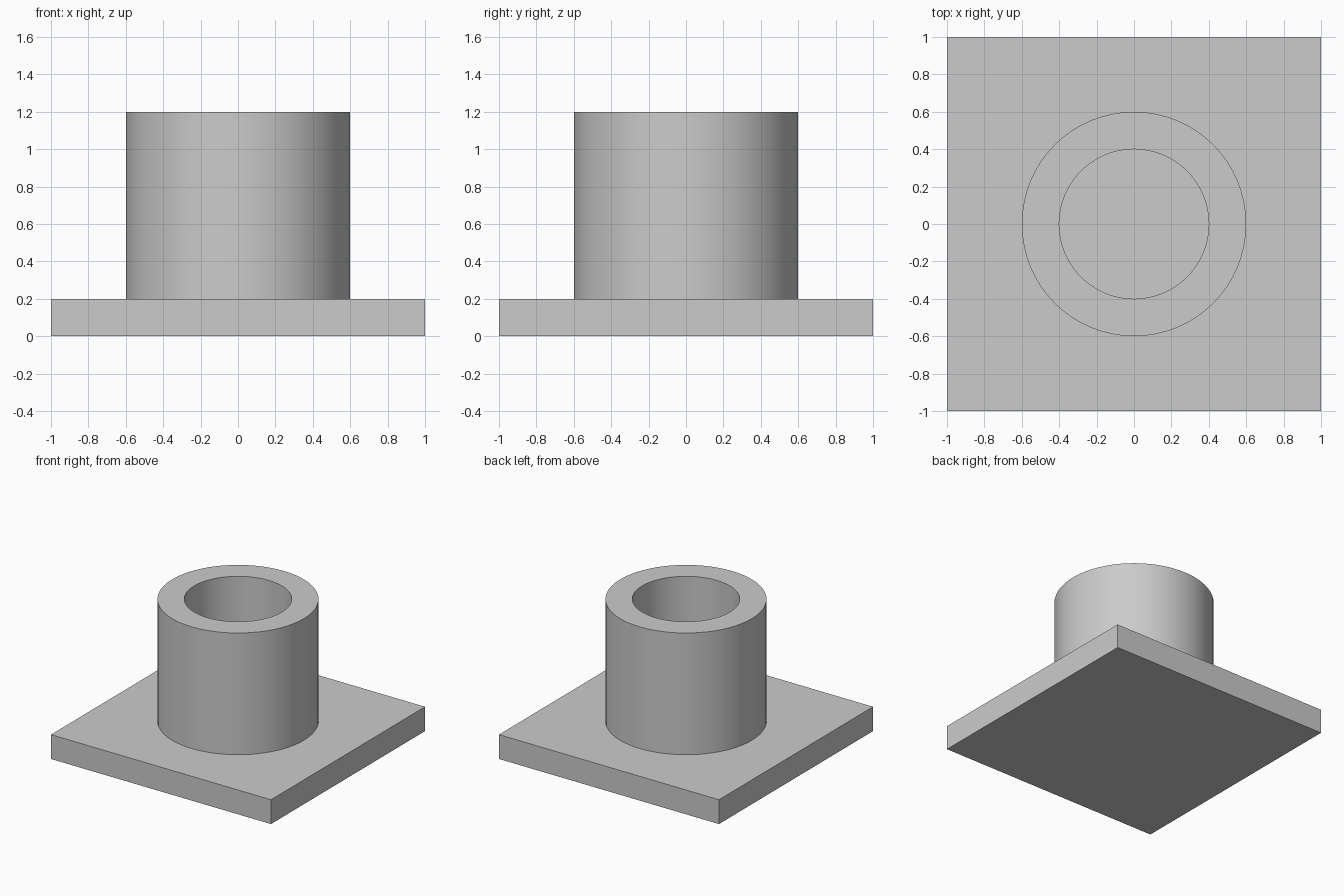
import bpy
import bmesh
import math

cube = bpy.data.objects.get("Cube")
if cube:
    bpy.data.objects.remove(cube, do_unlink=True)

PLATE_SIZE, PLATE_TOP = 2.0, 0.2
OUTER, INNER, TUBE_TOP = 0.6, 0.4, 1.2
SIDES = 64

# Single grey material
grey = bpy.data.materials.new("plain_grey")
grey.use_nodes = True
colour = (0.6, 0.6, 0.6, 1.0)
grey.diffuse_color = colour
grey.node_tree.nodes["Principled BSDF"].inputs["Base Color"].default_value = colour


def finish(bm, name):
    bmesh.ops.recalc_face_normals(bm, faces=bm.faces)
    mesh = bpy.data.meshes.new(name)
    bm.to_mesh(mesh)
    bm.free()
    mesh.materials.append(grey)
    obj = bpy.data.objects.new(name, mesh)
    bpy.context.collection.objects.link(obj)
    return obj


# Square base plate
bm = bmesh.new()
bmesh.ops.create_cube(bm, size=1.0)
bmesh.ops.scale(bm, vec=(PLATE_SIZE, PLATE_SIZE, PLATE_TOP), verts=bm.verts)
bmesh.ops.translate(bm, vec=(0, 0, PLATE_TOP / 2), verts=bm.verts)
finish(bm, "base_plate")

# Hollow tube: a rectangular wall profile spun around z, standing on the plate
bm = bmesh.new()
profile = [(INNER, PLATE_TOP), (INNER, TUBE_TOP), (OUTER, TUBE_TOP), (OUTER, PLATE_TOP)]
verts = [bm.verts.new((r, 0, z)) for r, z in profile]
edges = [bm.edges.new(pair) for pair in zip(verts, verts[1:])]
bmesh.ops.spin(bm, geom=verts + edges, cent=(0, 0, 0), axis=(0, 0, 1),
               angle=math.tau, steps=SIDES, use_merge=True)
bmesh.ops.remove_doubles(bm, verts=bm.verts, dist=0.0001)
# The open wall runs up the bore and down the outside, so orient it by direction
bmesh.ops.recalc_face_normals(bm, faces=bm.faces)
bm.normal_update()
rim = next(f for f in bm.faces if abs(f.normal.z) > 0.9)
flipped = rim.normal.z < 0
tube = finish(bm, "tube")
if flipped:
    tube.data.flip_normals()

# Smooth walls with sharp rims
bpy.ops.object.select_all(action="DESELECT")
tube.select_set(True)
bpy.context.view_layer.objects.active = tube
bpy.ops.object.shade_smooth_by_angle(angle=math.radians(30))
